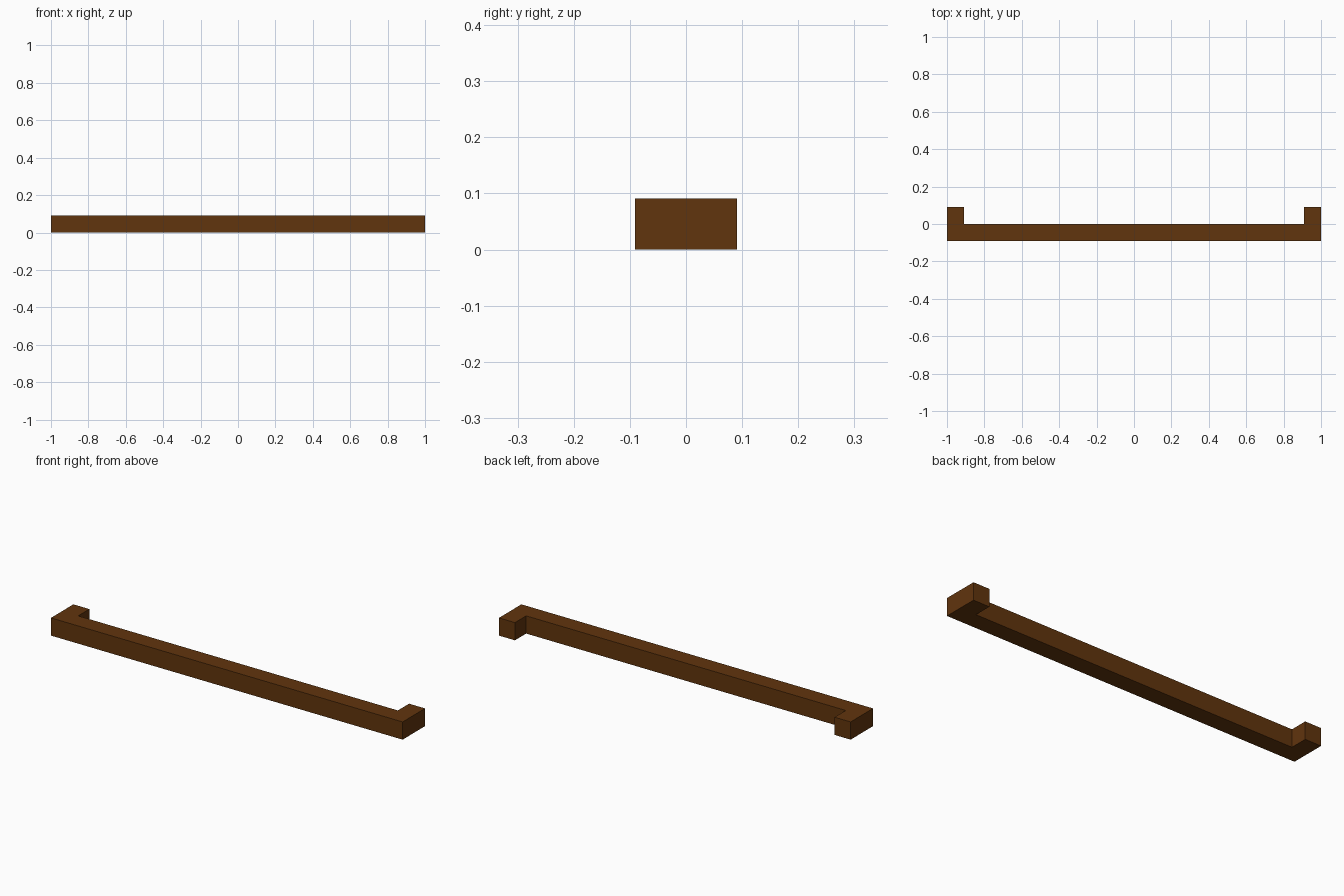
import bpy
import bmesh

cube = bpy.data.objects.get("Cube")
if cube:
    bpy.data.objects.remove(cube, do_unlink=True)

# Brown material
brown = bpy.data.materials.new("dark_brown")
brown.use_nodes = True
colour = (0.12, 0.035, 0.004, 1.0)
brown.diffuse_color = colour
bsdf = brown.node_tree.nodes["Principled BSDF"]
bsdf.inputs["Base Color"].default_value = colour
bsdf.inputs["Roughness"].default_value = 0.8

HALF_LENGTH, HALF_DEPTH, THICK = 1.0, 0.091, 0.091

# Right half of the U-shaped outline seen from above, mirrored for the left
half = [(HALF_LENGTH, -HALF_DEPTH), (HALF_LENGTH, HALF_DEPTH),
        (HALF_LENGTH - THICK, HALF_DEPTH), (HALF_LENGTH - THICK, THICK - HALF_DEPTH)]
outline = half + [(-x, y) for x, y in reversed(half)]

# Bar handle with a return at each end, extruded upwards
bm = bmesh.new()
base = bm.faces.new([bm.verts.new((x, y, 0)) for x, y in outline])
top = bmesh.ops.extrude_face_region(bm, geom=[base], use_keep_orig=True)
top_verts = [g for g in top["geom"] if isinstance(g, bmesh.types.BMVert)]
bmesh.ops.translate(bm, verts=top_verts, vec=(0, 0, THICK))
bmesh.ops.recalc_face_normals(bm, faces=bm.faces)

mesh = bpy.data.meshes.new("bar_handle")
bm.to_mesh(mesh)
bm.free()
mesh.materials.append(brown)
handle = bpy.data.objects.new("bar_handle", mesh)
bpy.context.collection.objects.link(handle)
